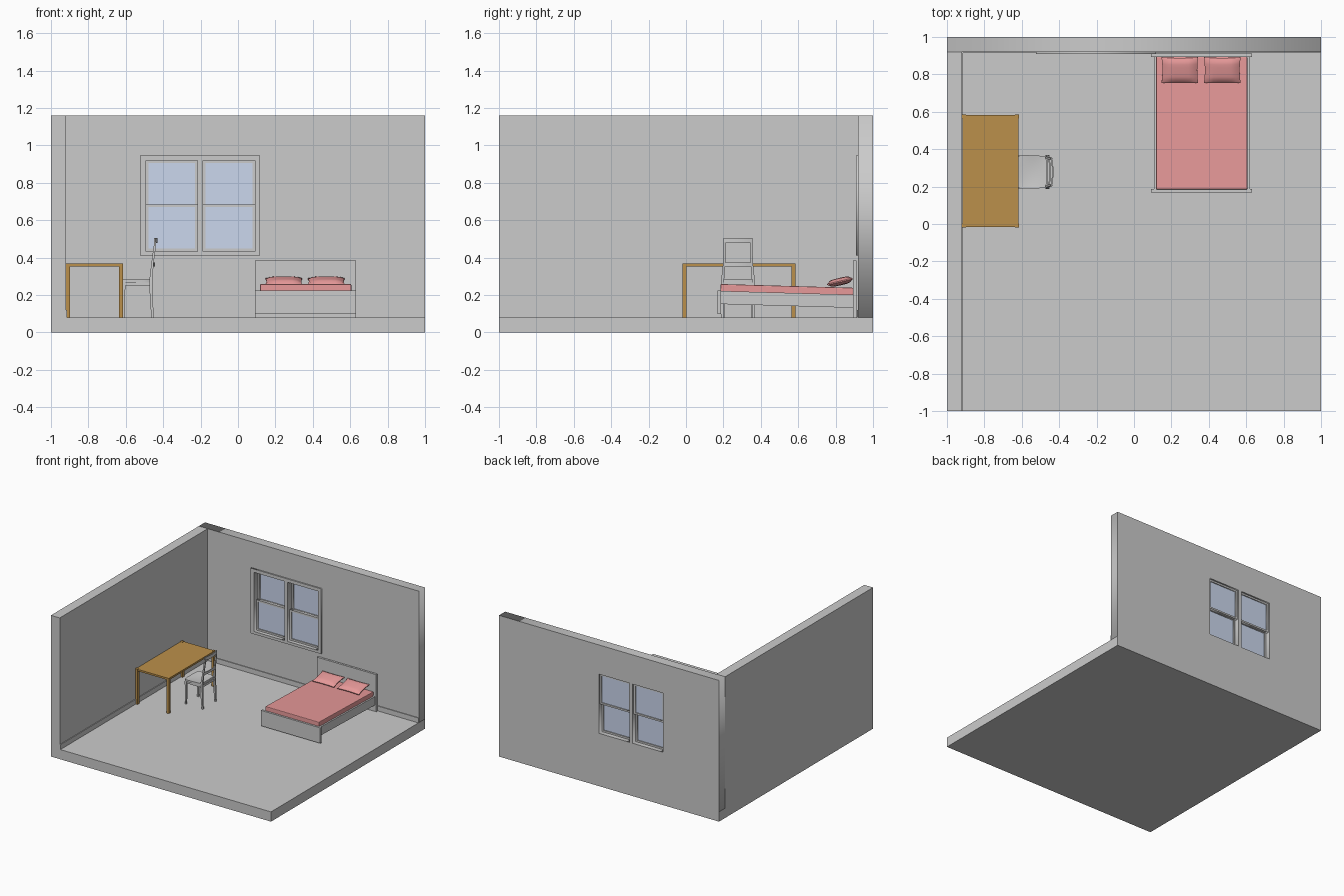
import bpy, bmesh, math
from mathutils import Matrix

if "Cube" in bpy.data.objects:
    bpy.data.objects.remove(bpy.data.objects["Cube"])


def material(name, rgb):
    m = bpy.data.materials.new(name)
    m.diffuse_color = (*rgb, 1)
    m.use_nodes = True
    m.node_tree.nodes["Principled BSDF"].inputs["Base Color"].default_value = m.diffuse_color
    return m


WOOD = material("wood", (0.50, 0.28, 0.07))
PINK = material("pink_fabric", (0.80, 0.32, 0.32))
GLASS = material("window_glass", (0.60, 0.68, 0.85))


def add_mesh(name, bm, mat=None, smooth=False):
    bmesh.ops.recalc_face_normals(bm, faces=bm.faces)
    me = bpy.data.meshes.new(name)
    bm.to_mesh(me)
    bm.free()
    ob = bpy.data.objects.new(name, me)
    bpy.context.collection.objects.link(ob)
    if mat:
        me.materials.append(mat)
    if smooth:
        bpy.ops.object.select_all(action='DESELECT')
        ob.select_set(True)
        bpy.context.view_layer.objects.active = ob
        bpy.ops.object.shade_smooth_by_angle(angle=math.radians(40))
    return ob


def box(name, x, y, z, mat=None, tilt=0, bevel=0):
    """Box from three (low, high) ranges, tilted about x at its centre."""
    bm = bmesh.new()
    bmesh.ops.create_cube(bm, size=1)
    bmesh.ops.scale(bm, verts=bm.verts, vec=[b - a for a, b in (x, y, z)])
    if bevel:
        bmesh.ops.bevel(bm, geom=bm.edges[:], offset=bevel, segments=2,
                        profile=0.5, affect='EDGES')
    ob = add_mesh(name, bm, mat)
    ob.location = [(a + b) / 2 for a, b in (x, y, z)]
    ob.rotation_euler.x = tilt
    return ob


def panel(name, outer, holes, y):
    """Upright x-z panel with rectangular holes; rects are (x0, x1, z0, z1)."""
    cu = bpy.data.curves.new(name, 'CURVE')
    cu.dimensions, cu.fill_mode = '2D', 'BOTH'
    cu.extrude = (y[1] - y[0]) / 2
    for x0, x1, z0, z1 in [outer] + holes:
        sp = cu.splines.new('POLY')
        sp.points.add(3)
        for p, (a, b) in zip(sp.points, ((x0, z0), (x1, z0), (x1, z1), (x0, z1))):
            p.co = (a, b, 0, 1)
        sp.use_cyclic_u = True
    ob = bpy.data.objects.new(name, cu)
    bpy.context.collection.objects.link(ob)
    ob.location.y = sum(y) / 2
    ob.rotation_euler.x = math.pi / 2
    bpy.ops.object.select_all(action='DESELECT')
    ob.select_set(True)
    bpy.context.view_layer.objects.active = ob
    bpy.ops.object.convert(target='MESH')
    return ob


def loft(name, rings, smooth=True):
    """Skin a row of four-cornered rings and cap both ends."""
    bm = bmesh.new()
    rows = [[bm.verts.new(p) for p in r] for r in rings]
    for a, b in zip(rows, rows[1:]):
        for i in range(4):
            bm.faces.new((a[i], a[(i + 1) % 4], b[(i + 1) % 4], b[i]))
    bm.faces.new(rows[0])
    bm.faces.new(rows[-1])
    return add_mesh(name, bm, None, smooth)


def post(name, path):
    """Square post through (x, y, z, half width) points."""
    return loft(name, [[(x + sx * w, y + sy * w, z) for sx, sy in
                        ((-1, -1), (1, -1), (1, 1), (-1, 1))] for x, y, z, w in path])


# Room shell
openings = [(-0.492, -0.216, 0.434, 0.92), (-0.188, 0.092, 0.434, 0.92)]
box("floor", (-1, 1), (-1, 1), (0, 0.08))
box("left_wall", (-1, -0.92), (-1, 0.92), (0.08, 1.16))
panel("back_wall", (-1, 1, 0.08, 1.16), openings, (0.92, 1))
box("left_skirting", (-0.92, -0.914), (-1, 0.92), (0.08, 0.12))
box("back_skirting", (-0.92, 1), (0.914, 0.92), (0.08, 0.12))

# Double sash windows: upper sash outside, lower sash inside
panel("window_trim", (-0.524, 0.118, 0.412, 0.947), openings, (0.909, 0.92))
for side, (x0, x1, z0, z1) in zip(("left", "right"), openings):
    for level, a, b, y in (("lower", z0, 0.684, 0.94), ("upper", 0.670, z1, 0.965)):
        w = 0.014
        panel(f"{side}_{level}_sash", (x0, x1, a, b),
              [(x0 + w, x1 - w, a + w, b - w)], (y, y + 0.022))
        box(f"{side}_{level}_pane", (x0 + w, x1 - w), (y + 0.008, y + 0.014),
            (a + w, b - w), GLASS)

# Desk
box("desk_top", (-0.917, -0.618), (-0.017, 0.582), (0.353, 0.368), WOOD)
for i, x in enumerate((-0.92, -0.637)):
    for j, y in enumerate((-0.02, 0.563)):
        box(f"desk_leg_{i}{j}", (x, x + 0.022), (y, y + 0.022), (0.08, 0.37), WOOD)

# Bed: boards upright, rails and mattress sloping slightly to the head
TILT = -math.atan2(0.02, 0.71)
box("headboard", (0.09, 0.63), (0.894, 0.911), (0.08, 0.385))
box("footboard", (0.09, 0.63), (0.168, 0.187), (0.098, 0.225))
for side, x in (("left", 0.108), ("right", 0.604)):
    box(f"{side}_bed_rail", (x, x + 0.015), (0.185, 0.896), (0.142, 0.212), tilt=TILT)
box("bed_base", (0.122, 0.605), (0.185, 0.896), (0.165, 0.192), tilt=TILT)
box("mattress", (0.118, 0.606), (0.184, 0.894), (0.188, 0.249), PINK, TILT, 0.005)

# Pillows: puffed grids, thin at the rim
for side, cx in (("left", 0.245), ("right", 0.472)):
    bm = bmesh.new()
    bmesh.ops.create_cube(bm, size=2)
    bmesh.ops.subdivide_edges(bm, edges=bm.edges[:], cuts=7, use_grid_fill=True)
    for v in bm.verts:
        x, y, z = v.co
        puff = ((1 - x ** 4) * (1 - y ** 4)) ** 0.6
        v.co = (x * 0.098 * (1 - 0.05 * (1 - y * y)),
                y * 0.070 * (1 - 0.05 * (1 - x * x)), z * (0.003 + 0.017 * puff))
    pillow = add_mesh(f"{side}_pillow", bm, PINK, True)
    pillow.location = (cx, 0.823, 0.272)
    pillow.rotation_euler.x = math.radians(13)

# Chair: dished seat, aprons, legs and two bowed back slats
CY = 0.278
bm = bmesh.new()
bmesh.ops.create_grid(bm, x_segments=10, y_segments=10, size=1)
for v in bm.verts:
    x, y, _ = v.co
    dish = (1 - x * x) * (1 - y * y)
    corner = 1 - 0.07 * (x * y) ** 4
    v.co = (-0.545 + 0.078 * x * corner, CY + (0.089 - 0.003 * x) * y * corner,
            0.284 - 0.007 * dish)
top = bmesh.ops.extrude_face_region(bm, geom=bm.faces[:])
for v in [g for g in top["geom"] if isinstance(g, bmesh.types.BMVert)]:
    v.co.z = 0.268
add_mesh("seat", bm, None, True)
for s, side in ((-1, "left"), (1, "right")):
    y = CY + s * 0.076
    box(f"{side}_seat_apron", (-0.615, -0.468), (y - 0.005, y + 0.005), (0.25, 0.268))
    post(f"{side}_front_leg", [(-0.612, CY + s * 0.079, 0.08, 0.006),
                               (-0.610, CY + s * 0.079, 0.268, 0.008)])
    post(f"{side}_back_post", [(-0.457, CY + s * 0.084, 0.08, 0.006),
                               (-0.463, CY + s * 0.083, 0.18, 0.008),
                               (-0.466, CY + s * 0.082, 0.28, 0.008),
                               (-0.457, CY + s * 0.074, 0.37, 0.006),
                               (-0.448, CY + s * 0.072, 0.44, 0.006),
                               (-0.442, CY + s * 0.071, 0.485, 0.005)])
for end, x in (("front", -0.610), ("back", -0.468)):
    box(f"{end}_seat_apron", (x - 0.005, x + 0.005), (CY - 0.08, CY + 0.08), (0.25, 0.268))
for name, x, half, z0, z1 in (("lower_slat", -0.457, 0.074, 0.354, 0.374),
                              ("top_slat", -0.444, 0.077, 0.478, 0.505)):
    rings = []
    for i in range(9):
        t = i / 4 - 1
        bx, y = x + 0.010 * (1 - t * t), CY + half * t
        rings.append([(bx - 0.004, y, z0), (bx + 0.004, y, z0),
                      (bx + 0.004, y, z1), (bx - 0.004, y, z1)])
    loft(name, rings)
